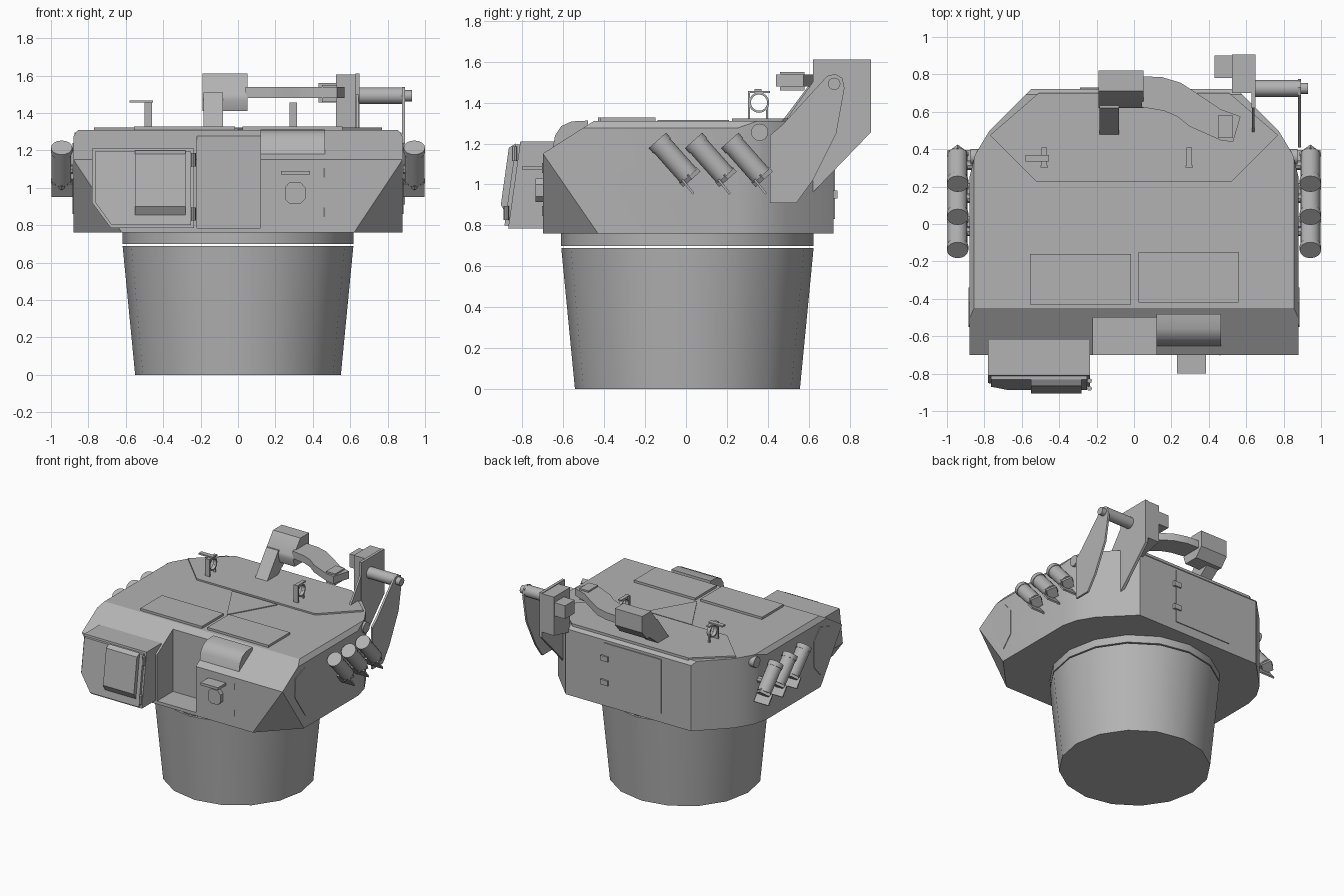
import bpy, bmesh, math
from mathutils import Vector, Matrix

if "Cube" in bpy.data.objects:
    bpy.data.objects.remove(bpy.data.objects["Cube"])

grey = bpy.data.materials.new("armour_grey")
grey.diffuse_color = (0.45, 0.45, 0.45, 1)
grey.use_nodes = True
grey.node_tree.nodes["Principled BSDF"].inputs["Base Color"].default_value = grey.diffuse_color


def finish(bm, name):
    bmesh.ops.recalc_face_normals(bm, faces=bm.faces)
    me = bpy.data.meshes.new(name)
    bm.to_mesh(me)
    bm.free()
    me.materials.append(grey)
    me.shade_smooth()
    me.set_sharp_from_angle(angle=math.radians(32))
    ob = bpy.data.objects.new(name, me)
    bpy.context.collection.objects.link(ob)
    return ob


def prism_bm(pts, axis, a, b):
    """Extrude a 2D outline along an axis; outline uses the other two axes in order."""
    bm = bmesh.new()
    rings = []
    for h in (a, b):
        ring = []
        for p in pts:
            c = list(p)
            c.insert("xyz".index(axis), h)
            ring.append(bm.verts.new(c))
        bm.faces.new(ring)
        rings.append(ring)
    n = len(pts)
    for i in range(n):
        j = (i + 1) % n
        bm.faces.new((rings[0][i], rings[0][j], rings[1][j], rings[1][i]))
    return bm


def prism(name, pts, axis, a, b, lean=0.0, z0=0.0):
    bm = prism_bm(pts, axis, a, b)
    for v in bm.verts:
        v.co.y -= lean * (z0 - v.co.z)
    return finish(bm, name)


def box(name, x, y, z, lean=0.0, z0=0.0):
    pts = [(x[0], y[0]), (x[1], y[0]), (x[1], y[1]), (x[0], y[1])]
    return prism(name, pts, "z", z[0], z[1], lean, z0)


def cyl(name, p, q, r1, r2=None, sides=16):
    p, q = Vector(p), Vector(q)
    d = q - p
    bm = bmesh.new()
    m = Matrix.Translation((p + q) / 2) @ d.to_track_quat("Z", "Y").to_matrix().to_4x4()
    bmesh.ops.create_cone(bm, cap_ends=True, segments=sides, radius1=r1,
                          radius2=r1 if r2 is None else r2, depth=d.length, matrix=m)
    return finish(bm, name)


# Basket and bearing ring
cyl("turret_basket", (0, 0.007, 0), (0, 0.007, 0.69), 0.55, 0.617)
cyl("bearing_ring", (0, 0.007, 0.70), (0, 0.007, 0.765), 0.617)

# Hull: plan outline trimmed by planes, in three pieces around the front recess
half = [(0.88, -0.70), (0.88, 0.25), (0.85, 0.37), (0.775, 0.495), (0.55, 0.722)]
plan = half + [(-x, y) for x, y in reversed(half)]
trims = [((0, -0.70, 0.76), (0, -0.48, -0.14)),      # front slope
         ((0, -0.56, 1.24), (0, -0.07, 0.11)),       # roof front slope
         ((0, 0.722, 1.28), (0, 0.03, 0.03))]        # rear roof edge
for s in (-1, 1):
    a, b, c = Vector((s * .88, -.43, .76)), Vector((s * .62, -.70, .76)), Vector((s * .88, -.63, 1.05))
    n = (b - a).cross(c - a)
    trims.append((a, n if n.y < 0 else -n))          # lower front corner
    trims.append(((s * 0.88, 0, 1.275), (s * 0.035, 0, 0.025)))
pieces = {"hull_left": [((-0.22, 0, 0), (1, 0, 0))],
          "hull_right": [((0.12, 0, 0), (-1, 0, 0))],
          "hull_centre": [((-0.22, 0, 0), (-1, 0, 0)), ((0.12, 0, 0), (1, 0, 0)),
                          ((0, -0.50, 0), (0, -1, 0))]}
for name, extra in pieces.items():
    bm = prism_bm(plan, "z", 0.76, 1.31)
    bmesh.ops.recalc_face_normals(bm, faces=bm.faces)
    for co, no in trims + extra:
        r = bmesh.ops.bisect_plane(bm, geom=bm.verts[:] + bm.edges[:] + bm.faces[:], dist=1e-5,
                                   plane_co=co, plane_no=Vector(no).normalized(), clear_outer=True)
        edges = [e for e in r["geom_cut"] if isinstance(e, bmesh.types.BMEdge) and e.is_boundary]
        if edges:
            bmesh.ops.holes_fill(bm, edges=edges, sides=0)
    finish(bm, name)
box("recess_floor", (-0.22, 0.12), (-0.70, -0.50), (0.76, 0.785))

# Roof plates
prism("rear_roof_plate", [(-.52, .225), (-.77, .475), (-.51, .70), (.51, .70), (.77, .475), (.52, .225)],
      "z", 1.30, 1.322)
prism("centre_roof_plate", [(-.20, .21), (0, -.14), (.20, .21)], "z", 1.30, 1.316)
box("left_roof_hatch", (-0.555, -0.015), (-0.43, -0.16), (1.30, 1.328))
box("right_roof_hatch", (0.025, 0.56), (-0.42, -0.15), (1.30, 1.328))

# Front left equipment box with leaning door
outline = [(-.78, 1.21), (-.235, 1.21), (-.235, .785), (-.68, .785), (-.78, .92)]
inner = [(-.765, 1.195), (-.25, 1.195), (-.25, .80), (-.675, .80), (-.765, .925)]
prism("front_box", outline, "y", -0.62, -0.81, 0.14, 1.21)
prism("front_box_door", inner, "y", -0.81, -0.83, 0.14, 1.21)
prism("front_box_panel", [(-.83, 1.20), (-.862, 1.18), (-.862, .90), (-.83, .855)], "x", -0.55, -0.28, 0.14, 1.21)
for z in (0.86, 1.15):
    y = -0.83 - 0.14 * (1.21 - z)
    cyl("front_box_hinge", (-.238, y, z - .035), (-.238, y, z + .035), 0.013, sides=8)

# Front right sight housing: sloped hood over an open bay
prism("sight_hood", [(-.48, 1.312), (-.56, 1.308), (-.61, 1.285), (-.64, 1.24), (-.665, 1.11), (-.48, 1.11)],
      "x", 0.12, 0.465)
for x in (0.12, 0.44):
    prism("sight_cheek", [(-.5, 1.12), (-.665, 1.12), (-.695, .78), (-.5, .78)], "x", x, x + 0.055 if x < .2 else x + .025)
box("sight_bay_sill", (0.17, 0.445), (-0.69, -0.50), (0.77, 0.83))
box("sight_bay_back", (0.17, 0.445), (-0.62, -0.50), (0.82, 1.12))
prism("sight_eyepiece", [(.20, .90), (.20, 1.02), (.24, 1.07), (.38, 1.07), (.42, 1.02), (.42, .90)],
      "y", -0.69, -0.60)
prism("sight_brow_pad", [(.25, .94), (.25, 1.0), (.275, 1.03), (.335, 1.03), (.36, 1.0), (.36, .94), (.335, .915),
                         (.275, .915)], "y", -0.735, -0.68)
box("sight_flap", (0.23, 0.385), (-0.80, -0.66), (1.07, 1.09))
for z in (0.87, 1.08):
    cyl("sight_hinge", (.46, -.69, z - .025), (.46, -.69, z + .025), 0.013, sides=8)

# Both sides: launcher tubes with brackets, side plates and vent discs
for s in (-1, 1):
    for i in range(3):
        y = 0.177 * i
        top, foot = Vector((s * .943, -.14 + y, 1.215)), Vector((s * .943, .015 + y, 1.04))
        d = (foot - top).normalized()
        cyl("launcher_tube", top, foot, 0.053)
        cyl("launcher_collar", top, top + d * 0.035, 0.057)
        cyl("launcher_base", foot - d * 0.01, foot + d * 0.02, 0.057, sides=4)
        cyl("launcher_mount", (s * .86, y - .04, 1.10), (s * .94, y - .04, 1.10), 0.025, sides=8)
        prism("launcher_bracket", [(y - .022, 1.02), (y - .014, 1.027), (y + .041, .958), (y + .033, .95)],
              "x", s * 0.87, s * 0.998)
    prism("side_plate", [(-.54, 1.2), (-.42, 1.24), (-.34, 1.15), (-.34, .95), (-.42, .86), (-.55, 1.05)],
          "x", s * 0.87, s * 0.885)
    cyl("side_vent", (s * .80, .36, 1.255), (s * .875, .36, 1.255), 0.042)

# Rear door with hinges
box("rear_door", (-0.29, 0.21), (0.70, 0.729), (0.83, 1.26))
for z in (0.95, 1.14):
    box("rear_door_hinge", (0.17, 0.235), (0.71, 0.74), (z - 0.02, z + 0.02))

# Roof ring sights
for x in (-0.48, 0.295):
    bm = bmesh.new()
    n = 16
    loops = []
    for r, dx in ((.05, -.014), (.05, .014), (.04, .014), (.04, -.014)):
        loops.append([bm.verts.new((x + dx, .357 + r * math.cos(2 * math.pi * k / n),
                                    1.40 + r * math.sin(2 * math.pi * k / n))) for k in range(n)])
    for a, b in zip(loops, loops[1:] + loops[:1]):
        for k in range(n):
            bm.faces.new((a[k], a[(k + 1) % n], b[(k + 1) % n], b[k]))
    finish(bm, "ring_sight")
    box("ring_sight_leg", (x - .02, x + .02), (0.302, 0.312), (1.31, 1.455))
    box("ring_sight_rear_leg", (x - .008, x + .008), (0.39, 0.40), (1.31, 1.38))
    box("ring_sight_bar", (x - .014, x + .014), (0.302, 0.41), (1.447, 1.457))
box("ring_sight_arm", (-0.58, -0.455), (0.335, 0.37), (1.455, 1.467))

# Centre feed head, its post and the curved chute
prism("feed_head", [(.62, 1.47), (.625, 1.50), (.71, 1.61), (.82, 1.61), (.82, 1.48), (.76, 1.41), (.64, 1.41)],
      "x", -0.19, 0.05)
prism("feed_post", [(.47, 1.31), (.60, 1.31), (.74, 1.42), (.70, 1.51), (.62, 1.51)], "x", -0.185, -0.08)
prism("feed_chute", [(.04, .79), (.15, .785), (.25, .755), (.38, .67), (.46, .615), (.57, .575),
                     (.53, .44), (.47, .445), (.30, .52), (.23, .575), (.16, .605), (.04, .625)],
      "z", 1.48, 1.538)
box("chute_mouth", (0.45, 0.53), (0.46, 0.58), (1.46, 1.55))

# Rear right launcher cradle: outer arm, inner bracket and pivot
prism("cradle_outer_arm", [(.41, .91), (.54, .91), (.62, 1.02), (.735, 1.25), (.775, 1.47), (.765, 1.52),
                           (.73, 1.54), (.69, 1.53), (.47, 1.29), (.41, 1.24)], "x", 0.878, 0.894)
prism("cradle_inner_plate", [(.62, .96), (.905, 1.256), (.905, 1.61), (.62, 1.61)], "x", 0.628, 0.65)
prism("cradle_inner_block", [(.70, 1.25), (.905, 1.30), (.905, 1.605), (.70, 1.605)], "x", 0.525, 0.63)
box("cradle_side_block", (0.43, 0.53), (0.78, 0.90), (1.455, 1.56))
prism("cradle_web", [(.47, 1.29), (.62, 1.50), (.70, 1.50), (.70, 1.25), (.60, 1.0)], "x", 0.63, 0.645)
cyl("cradle_pivot", (0.64, 0.725, 1.492), (0.885, 0.725, 1.492), 0.045)
cyl("cradle_pivot_pin", (0.88, 0.725, 1.492), (0.93, 0.725, 1.492), 0.03)
